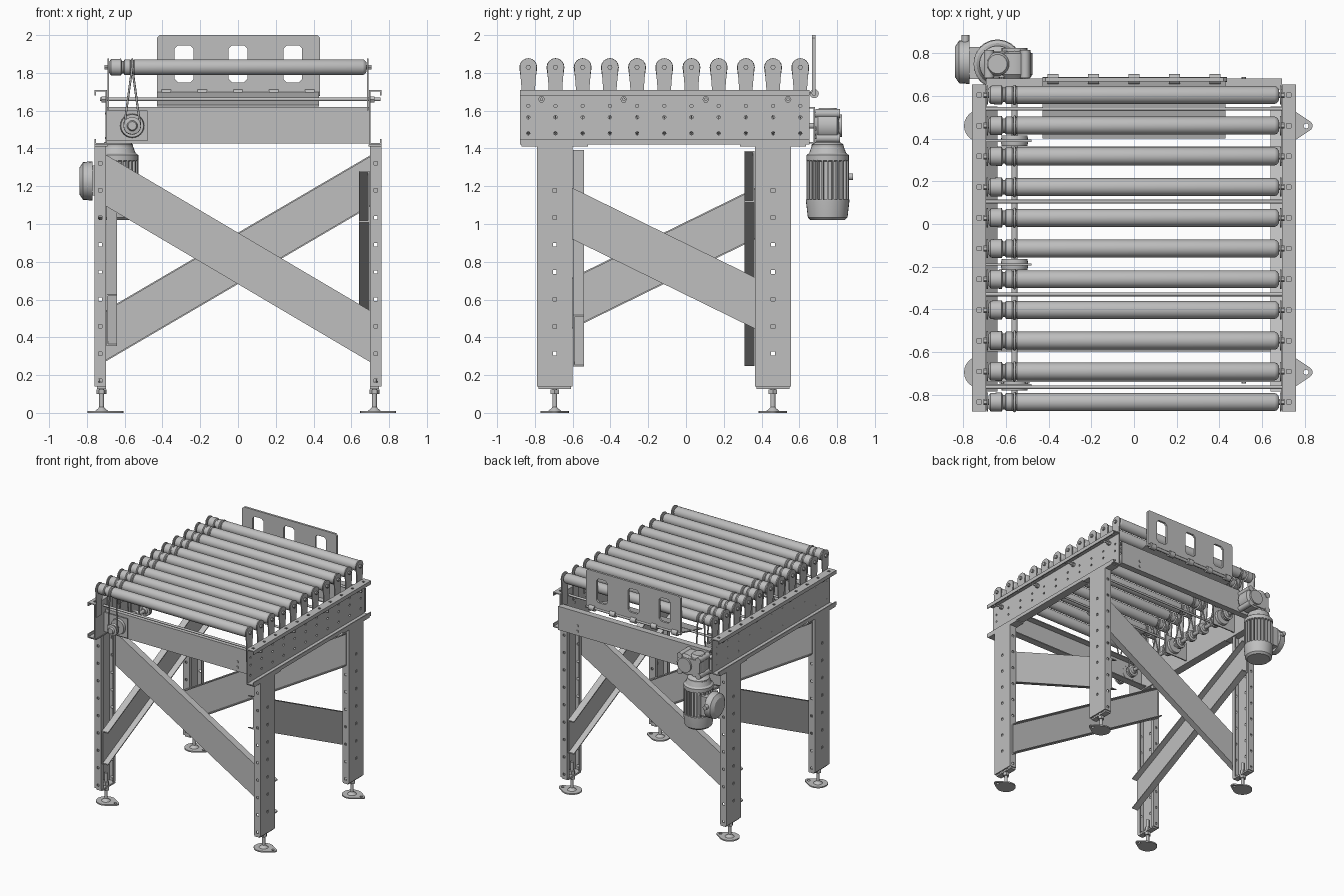
import bpy, bmesh, math
from mathutils import Matrix, Vector

cube = bpy.data.objects.get("Cube")
if cube:
    bpy.data.objects.remove(cube, do_unlink=True)

steel = bpy.data.materials.new("steel_grey")
steel.use_nodes = True
GREY = (0.52, 0.52, 0.52, 1)
steel.diffuse_color = GREY
steel.node_tree.nodes["Principled BSDF"].inputs["Base Color"].default_value = GREY

T = 0.008                                   # sheet thickness
ROLLERS = [-0.835 + 0.144 * i for i in range(11)]
LEGS_Y = (-0.695, 0.46)


def place(axis, u, v, w):
    return {"x": (w, u, v), "y": (u, w, v), "z": (u, v, w)}[axis]


def prism(bm, axis, pts, lo, hi):
    """Extrude a flat outline along an axis."""
    a = [bm.verts.new(place(axis, u, v, lo)) for u, v in pts]
    b = [bm.verts.new(place(axis, u, v, hi)) for u, v in pts]
    bm.faces.new(a)
    bm.faces.new(b[::-1])
    for i in range(len(a)):
        j = (i + 1) % len(a)
        bm.faces.new((a[i], b[i], b[j], a[j]))


def box(bm, x, y, z):
    prism(bm, "z", [(x[0], y[0]), (x[1], y[0]), (x[1], y[1]), (x[0], y[1])], *z)


def lathe(bm, axis, cu, cv, profile, n=24):
    """Revolve (radius, position) pairs about an axis through (cu, cv)."""
    rings = [[bm.verts.new(place(axis, cu + r * math.cos(k * math.tau / n),
                                 cv + r * math.sin(k * math.tau / n), w)) for k in range(n)]
             for r, w in profile]
    for a, b in zip(rings, rings[1:]):
        for i in range(n):
            bm.faces.new((a[i], a[(i + 1) % n], b[(i + 1) % n], b[i]))
    bm.faces.new(rings[0])
    bm.faces.new(rings[-1][::-1])


def rod(bm, axis, cu, cv, r, lo, hi, n=24):
    lathe(bm, axis, cu, cv, [(r, lo), (r, hi)], n)


def finish(bm, name, cutter=None):
    bmesh.ops.recalc_face_normals(bm, faces=bm.faces)
    me = bpy.data.meshes.new(name)
    bm.to_mesh(me)
    bm.free()
    me.materials.append(steel)
    ob = bpy.data.objects.new(name, me)
    bpy.context.collection.objects.link(ob)
    if cutter:
        tool = finish(cutter, name + "_cutter")
        tool.hide_render = True
        mod = ob.modifiers.new("holes", "BOOLEAN")
        mod.object, mod.solver = tool, "EXACT"
        dg = bpy.context.evaluated_depsgraph_get()
        cut = bpy.data.meshes.new_from_object(ob.evaluated_get(dg))
        ob.modifiers.clear()
        ob.data = cut
        bpy.data.objects.remove(tool, do_unlink=True)
    return ob


def channel(u0, u1, v0, v1, lip=0.0):
    """C outline: web at u0, flanges reaching u1, with optional lips."""
    s = T if u1 > u0 else -T
    tip = [(u1, v0), (u1, v0 + lip), (u1 - s, v0 + lip), (u1 - s, v0 + T)] if lip else [(u1, v0), (u1, v0 + T)]
    top = [(u, v0 + v1 - v) for u, v in reversed(tip)]
    return [(u0, v0)] + tip + [(u0 + s, v0 + T), (u0 + s, v1 - T)] + top + [(u0, v1)]


for side, s in (("left", 1), ("right", -1)):
    # Side rail: channel opening outwards, with rows of holes
    bm, cut = bmesh.new(), bmesh.new()
    prism(bm, "y", channel(s * 0.693, s * 0.76, 1.42, 1.71, 0.03), -0.88, 0.655)
    for y in ROLLERS:
        box(cut, (s * 0.725 - 0.01, s * 0.725 + 0.01), (y - 0.01, y + 0.01), (1.69, 1.73))
        for z in (1.48, 1.565, 1.625):
            rod(cut, "x", y, z, 0.009, s * 0.72 - 0.05, s * 0.72 + 0.02, 8)
    finish(bm, side + "_rail", cut)

    # Roller holders with round tops
    bm = bmesh.new()
    for y in ROLLERS:
        arc = [(y + 0.045 * math.cos(k * math.pi / 12), 1.832 + 0.045 * math.sin(k * math.pi / 12))
               for k in range(13)]
        prism(bm, "x", arc + [(y - 0.036, 1.72), (y - 0.036, 1.6), (y + 0.036, 1.6), (y + 0.036, 1.72)],
              s * 0.684, s * 0.692)
        rod(bm, "x", y, 1.83, 0.014, s * 0.67, s * 0.706, 6)
    finish(bm, side + "_roller_holders")

    for end, yc in zip(("front", "back"), LEGS_Y):
        # Leg: lipped channel opening inwards, with a mounting plate on top
        bm, cut = bmesh.new(), bmesh.new()
        prism(bm, "z", channel(s * 0.76, s * 0.70, yc - 0.095, yc + 0.095, 0.03), 0.14, 1.42)
        for k in range(9):
            z = 0.17 + 0.144 * k
            box(cut, (s * 0.73 - 0.009, s * 0.73 + 0.009), (yc - 0.12, yc + 0.12), (z - 0.009, z + 0.009))
            if 0 < k < 8:
                box(cut, (s * 0.756 - 0.02, s * 0.756 + 0.02), (yc - 0.01, yc + 0.01), (z - 0.01, z + 0.01))
        leg_name = f"{end}_{side}_leg"
        finish(bm, leg_name, cut)
        bm = bmesh.new()
        box(bm, (s * 0.725 - 0.035, s * 0.725 + 0.035), (yc - 0.175, yc + 0.175), (1.411, 1.42))
        finish(bm, leg_name + "_plate")

        # Levelling foot: pad with a drilled ear, stem and nuts
        bm, cut = bmesh.new(), bmesh.new()
        x = s * 0.722
        ear = [(x + 0.075 * math.cos(a), yc + 0.075 * math.sin(a))
               for a in [math.radians(60 + 15 * k) for k in range(17)]]
        ear += [(x + 0.09 + 0.025 * math.cos(a), yc + 0.025 * math.sin(a))
                for a in [math.radians(-60 + 20 * k) for k in range(7)]]
        prism(bm, "z", ear, 0, 0.01)
        rod(cut, "z", x + 0.085, yc, 0.012, -0.01, 0.02, 12)
        finish(bm, f"{end}_{side}_foot_pad", cut)
        bm = bmesh.new()
        lathe(bm, "z", x, yc, [(0.035, 0.01), (0.02, 0.022), (0.013, 0.03), (0.013, 0.24)], 16)
        rod(bm, "z", x, yc, 0.026, 0.1, 0.125, 6)
        box(bm, (x - 0.024, x + 0.024), (yc - 0.087, yc + 0.087), (0.126, 0.14))
        rod(bm, "z", x, yc, 0.024, 0.14, 0.17, 6)
        finish(bm, f"{end}_{side}_foot_stem")


# Diagonal channel braces: web against the legs, flanges pointing inwards
def brace(name, axis, lo, hi, slope, web, inner):
    bm = bmesh.new()
    mid = (lo + hi) / 2
    step = T if inner > web else -T
    for a, b, depth in ((-0.136, 0.136, web + step), (-0.136, -0.127, inner), (0.127, 0.136, inner)):
        z0, z1 = 0.818 + slope * (lo - mid), 0.818 + slope * (hi - mid)
        prism(bm, axis, [(lo, z0 + a), (hi, z1 + a), (hi, z1 + b), (lo, z0 + b)], web, depth)
    finish(bm, name)


brace("front_brace", "y", -0.74, 0.74, -0.59, -0.598, -0.54)
brace("back_brace", "y", -0.74, 0.74, 0.585, 0.363, 0.31)
brace("left_brace", "x", -0.785, 0.55, -0.49, 0.695, 0.64)
brace("right_brace", "x", -0.785, 0.55, 0.49, -0.695, -0.64)

# Cross beams and tie rods
for name, web, inner in (("front_beam", -0.74, -0.68), ("back_beam", 0.683, 0.63)):
    bm = bmesh.new()
    prism(bm, "x", channel(web, inner, 1.425, 1.62), -0.693, 0.693)
    out = math.copysign(0.007, web)
    for x, z in ((0.515, 1.46), (0.515, 1.505), (-0.62, 1.46), (-0.62, 1.58), (-0.5, 1.46), (-0.5, 1.58)):
        rod(bm, "y", x, z, 0.01, web, web + out, 8)
    finish(bm, name)
bm = bmesh.new()
for y in (-0.765, -0.33, 0.105, 0.54):
    rod(bm, "x", y, 1.66, 0.009, -0.73, 0.755, 12)
    for x in (-0.71, 0.71):
        rod(bm, "x", y, 1.66, 0.018, x - 0.012, x + 0.012, 6)
finish(bm, "tie_rods")

# Rollers with grooved drive ends
bm = bmesh.new()
for y in ROLLERS:
    lathe(bm, "x", y, 1.83, [(0.03, -0.682), (0.043, -0.672), (0.045, -0.62), (0.034, -0.615), (0.034, -0.605),
                             (0.042, -0.6), (0.042, -0.572), (0.037, -0.565), (0.037, -0.555), (0.042, -0.548),
                             (0.042, 0.66), (0.038, 0.67), (0.025, 0.68)])
finish(bm, "rollers")

# Drive shaft, grooved pulleys and bearing plates
SX, SZ = -0.56, 1.52
bm = bmesh.new()
rod(bm, "y", SX, SZ, 0.015, -0.86, 0.75, 16)
for y in ROLLERS:
    lathe(bm, "y", SX, SZ, [(0.022, y - 0.035), (0.028, y - 0.02), (0.046, y - 0.016), (0.037, y - 0.004),
                            (0.037, y + 0.004), (0.046, y + 0.016), (0.028, y + 0.02), (0.022, y + 0.035)], 20)
finish(bm, "drive_shaft")
bm = bmesh.new()
for y in (-0.755, -0.19, 0.39):
    box(bm, (-0.693, -0.48), (y - 0.005, y + 0.005), (1.44, 1.6))
    lathe(bm, "y", SX, SZ, [(0.06, y - 0.025), (0.065, y), (0.06, y + 0.025)])
finish(bm, "bearing_plates")

# Quarter-turn round belts
for i, y in enumerate(ROLLERS):
    arcs = [k * math.pi / 8 for k in range(9)]
    path = [(SX, y + 0.042 * math.cos(a), 1.83 + 0.042 * math.sin(a)) for a in arcs]
    path += [(SX - 0.042 * math.cos(a), y, SZ - 0.042 * math.sin(a)) for a in arcs]
    cu = bpy.data.curves.new("belt", "CURVE")
    cu.dimensions, cu.bevel_depth, cu.bevel_resolution = "3D", 0.006, 1
    sp = cu.splines.new("POLY")
    sp.points.add(len(path) - 1)
    for p, co in zip(sp.points, path):
        p.co = (*co, 1)
    sp.use_cyclic_u = True
    cu.materials.append(steel)
    bpy.context.collection.objects.link(bpy.data.objects.new(f"drive_belt_{i + 1}", cu))

# End stop: windowed plate on a hinge, with a sloping support sheet
bm, cut = bmesh.new(), bmesh.new()
prism(bm, "y", [(-0.43, 1.7), (0.435, 1.7), (0.435, 1.985), (0.42, 2), (-0.415, 2), (-0.43, 1.985)], 0.668, 0.686)
for x in (-0.285, 0, 0.29):
    w, h, c = 0.05, 0.098, 0.018
    prism(cut, "y", [(x + a, 1.848 + b) for a, b in (
        (-w + c, -h), (w - c, -h), (w, -h + c), (w, h - c), (w - c, h), (-w + c, h), (-w, h - c), (-w, -h + c))],
        0.6, 0.75)
finish(bm, "stop_plate", cut)
bm = bmesh.new()
rod(bm, "x", 0.677, 1.69, 0.012, -0.43, 0.435, 12)
for x in (-0.38, -0.19, 0, 0.19, 0.38):
    rod(bm, "x", 0.679, 1.69, 0.024, x - 0.025, x + 0.025, 16)
prism(bm, "x", [(0.67, 1.69), (0.4, 1.622), (0.4, 1.63), (0.67, 1.7)], -0.43, 0.43)
finish(bm, "stop_hinge")

# Gearbox
MX, MY = -0.64, 0.75
bm = bmesh.new()
box(bm, (-0.69, -0.5), (0.69, 0.81), (1.45, 1.58))
lathe(bm, "y", SX, SZ, [(0.07, 0.683), (0.085, 0.7), (0.085, 0.8), (0.06, 0.81), (0.06, 0.825)])
lathe(bm, "z", MX, MY, [(0.085, 1.4), (0.085, 1.42), (0.055, 1.44), (0.055, 1.6), (0.045, 1.615)])
for x in (-0.68, -0.51):
    for z in (1.455, 1.585):
        rod(bm, "y", x, z, 0.024, 0.685, 0.815, 12)
finish(bm, "gearbox")

# Motor: flange, finned body and fan cover
bm = bmesh.new()
lathe(bm, "z", MX, MY, [(0.09, 1.02), (0.105, 1.035), (0.115, 1.12), (0.115, 1.13), (0.095, 1.13), (0.095, 1.33),
                        (0.112, 1.335), (0.112, 1.365), (0.098, 1.375), (0.085, 1.41)], 32)
for k in range(24):
    first = len(bm.verts)
    box(bm, (0.09, 0.113), (-0.004, 0.004), (1.125, 1.34))
    bm.verts.ensure_lookup_table()
    bmesh.ops.transform(bm, verts=bm.verts[first:],
                        matrix=Matrix.Translation(Vector((MX, MY, 0))) @ Matrix.Rotation(k * math.tau / 24, 4, "Z"))
finish(bm, "motor")
bm = bmesh.new()
box(bm, (-0.77, -0.7), (0.68, 0.83), (1.15, 1.31))
lathe(bm, "x", 0.76, 1.228, [(0.1, -0.775), (0.104, -0.77), (0.1, -0.82), (0.07, -0.84)])
rod(bm, "y", -0.79, 1.25, 0.018, 0.83, 0.885, 12)
finish(bm, "terminal_box")

# Smooth the round surfaces and keep hard edges
bpy.ops.object.select_all(action="DESELECT")
meshes = [o for o in bpy.context.scene.objects if o.type == "MESH"]
for o in meshes:
    o.select_set(True)
bpy.context.view_layer.objects.active = meshes[0]
bpy.ops.object.shade_smooth_by_angle(angle=math.radians(32))
